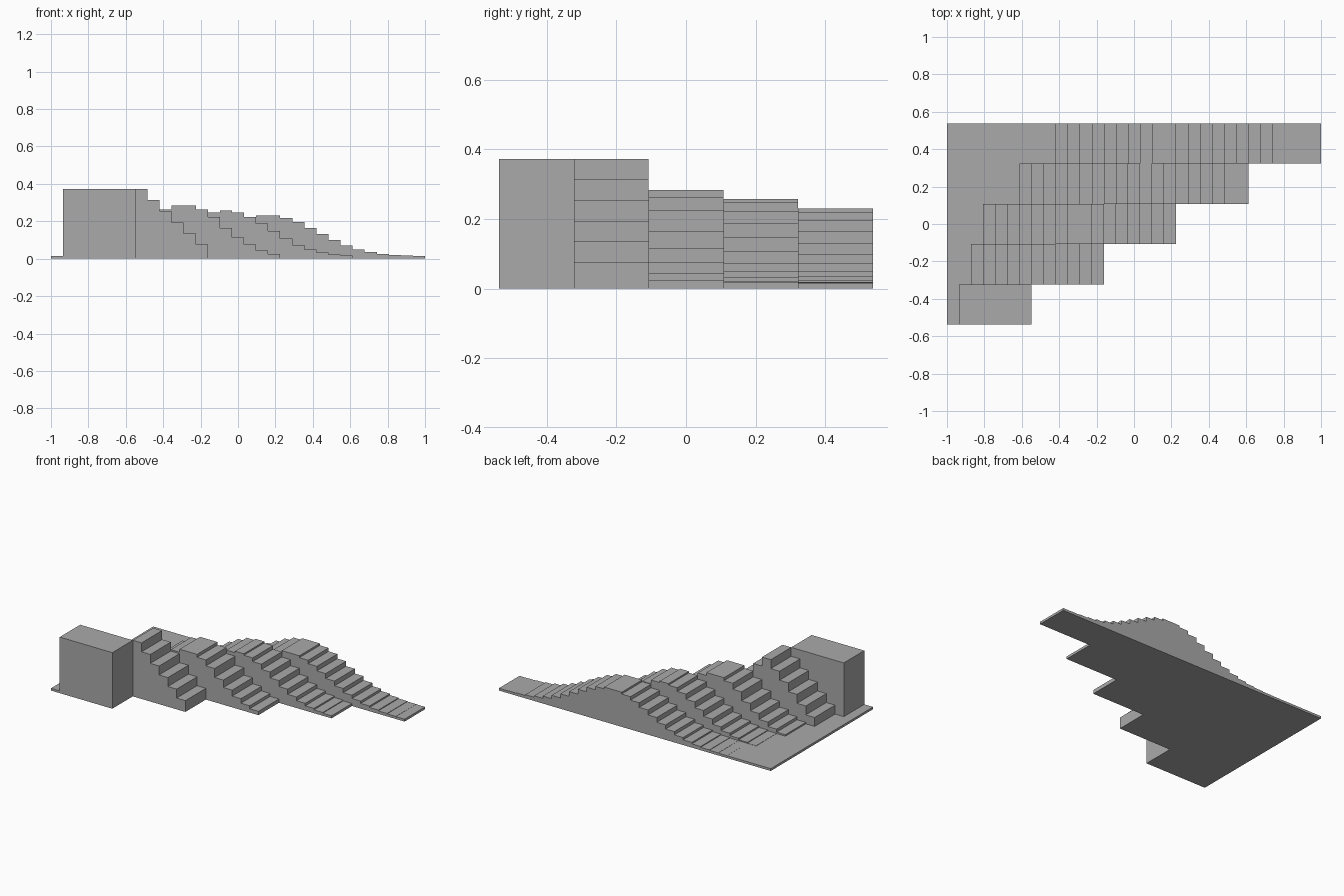
import bpy
import bmesh

# Remove only the default cube
cube = bpy.data.objects.get("Cube")
if cube:
    bpy.data.objects.remove(cube, do_unlink=True)

SIDES, ROWS = 6, 5
CELL = 2 / (SIDES * ROWS + 1)
DEPTH = 0.215
Y0 = -ROWS * DEPTH / 2
BASE = 0.0153
SCALE = 2.146

grey = bpy.data.materials.new("plain grey")
grey.use_nodes = True
colour = (0.4, 0.4, 0.4, 1)
grey.diffuse_color = colour
grey.node_tree.nodes["Principled BSDF"].inputs["Base Color"].default_value = colour


def extrude_profile(name, points, offset):
    """Closed outline swept along an offset vector into a solid."""
    bm = bmesh.new()
    face = bm.faces.new([bm.verts.new(p) for p in points])
    result = bmesh.ops.extrude_face_region(bm, geom=[face], use_keep_orig=True)
    moved = [g for g in result["geom"] if isinstance(g, bmesh.types.BMVert)]
    bmesh.ops.translate(bm, verts=moved, vec=offset)
    bmesh.ops.recalc_face_normals(bm, faces=bm.faces)
    mesh = bpy.data.meshes.new(name)
    bm.to_mesh(mesh)
    bm.free()
    mesh.materials.append(grey)
    obj = bpy.data.objects.new(name, mesh)
    bpy.context.collection.objects.link(obj)
    return obj


def column_x(i):
    return -1 + i * CELL


# Thin base plate with a staircase right edge
outline = [(-1, Y0, 0)]
for row in range(ROWS):
    x = column_x(SIDES * (row + 1) + 1)
    outline += [(x, Y0 + row * DEPTH, 0), (x, Y0 + (row + 1) * DEPTH, 0)]
outline.append((-1, -Y0, 0))
extrude_profile("base_plate", outline, (0, 0, BASE))

# Stepped hills: each row is the previous one spread evenly over six columns
chances = [1.0]
for row in range(ROWS):
    spread = [0.0] * (len(chances) + SIDES - 1)
    for i, chance in enumerate(chances):
        for k in range(SIDES):
            spread[i + k] += chance / SIDES
    chances = spread

    first = row + 1
    y = Y0 + row * DEPTH
    profile = [(column_x(first), y, BASE)]
    last_height = 0
    for i, chance in enumerate(chances):
        if abs(chance - last_height) > 1e-9:
            x = column_x(first + i)
            if i:
                profile.append((x, y, BASE + last_height * SCALE))
            profile.append((x, y, BASE + chance * SCALE))
        last_height = chance
    end = column_x(first + len(chances))
    profile += [(end, y, BASE + last_height * SCALE), (end, y, BASE)]
    extrude_profile(f"stepped_row_{first}", profile, (0, DEPTH, 0))
